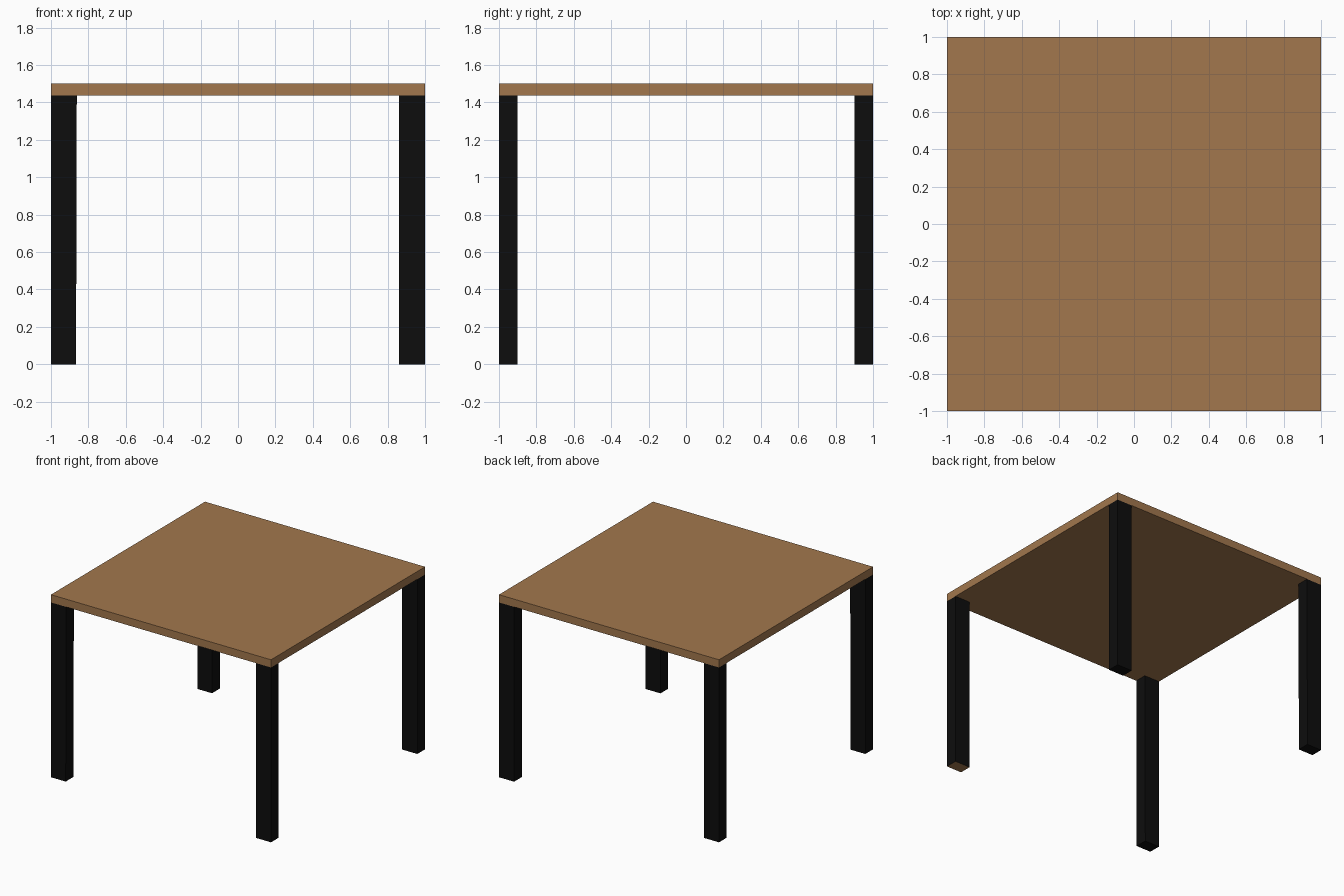
import bpy, bmesh
from mathutils import Vector

if "Cube" in bpy.data.objects:
    bpy.data.objects.remove(bpy.data.objects["Cube"])

def material(name, color):
    m = bpy.data.materials.new(name)
    m.diffuse_color = (*color, 1)
    m.use_nodes = True
    m.node_tree.nodes["Principled BSDF"].inputs["Base Color"].default_value = m.diffuse_color
    return m

wood = material("wood", (0.36, 0.185, 0.075))
black = material("black_metal", (0.004, 0.004, 0.004))

def box(name, lo, hi, mats):
    """Box between two corners; returns the object."""
    lo, hi = Vector(lo), Vector(hi)
    bm = bmesh.new()
    bmesh.ops.create_cube(bm, size=1)
    for v in bm.verts:
        v.co = (lo + hi) / 2 + v.co * (hi - lo)
    me = bpy.data.meshes.new(name)
    bm.to_mesh(me)
    bm.free()
    for m in mats:
        me.materials.append(m)
    ob = bpy.data.objects.new(name, me)
    bpy.context.collection.objects.link(ob)
    return ob

TOP, UNDER = 1.5, 1.436
LEG_X, LEG_Y = 0.138, 0.10

# Square table top
box("table_top", (-1, -1, UNDER), (1, 1, TOP), [wood])

# Four corner legs, flush with the outer edges
for sy, end in ((-1, "front"), (1, "back")):
    for sx, side in ((-1, "left"), (1, "right")):
        xs = sorted((sx, sx * (1 - LEG_X)))
        ys = sorted((sy, sy * (1 - LEG_Y)))
        leg = box(f"{end}_{side}_leg", (xs[0], ys[0], 0), (xs[1], ys[1], UNDER), [black, wood])
        # Left legs narrow very slightly towards the floor
        if sx < 0:
            for v in leg.data.vertices:
                if v.co.z < 0.1 and v.co.x > -0.95:
                    v.co.x -= 0.004
        # The front right leg has a bare wood foot
        if (sx, sy) == (1, -1):
            for p in leg.data.polygons:
                if p.normal.z < -0.9:
                    p.material_index = 1
